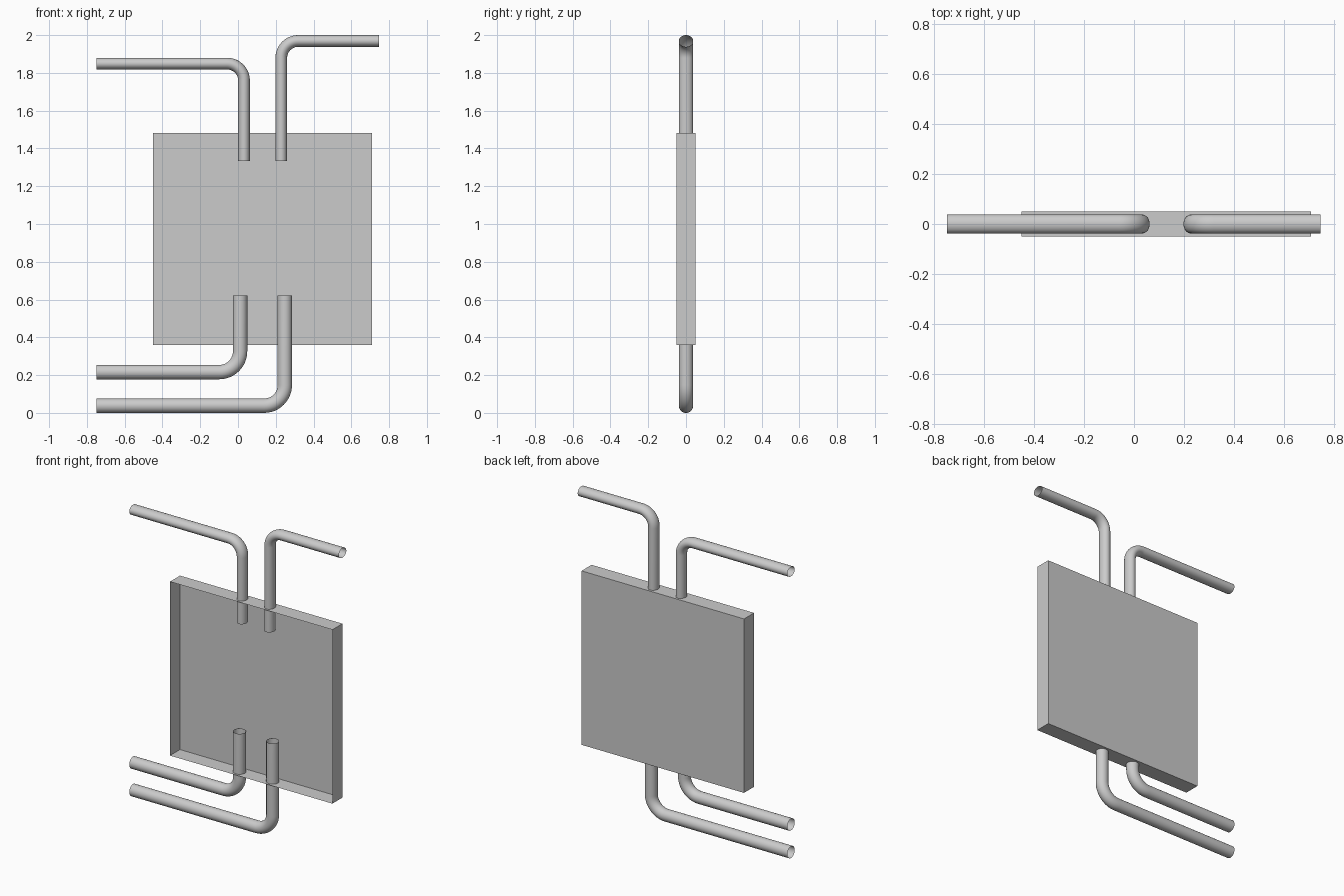
import bpy, bmesh
from math import sin, cos, pi
from mathutils import Vector

if "Cube" in bpy.data.objects:
    bpy.data.objects.remove(bpy.data.objects["Cube"])

SIDES, BEND_STEPS = 32, 12


def make_object(name, bm):
    bmesh.ops.recalc_face_normals(bm, faces=bm.faces[:])
    mesh = bpy.data.meshes.new(name)
    bm.to_mesh(mesh)
    bm.free()
    obj = bpy.data.objects.new(name, mesh)
    bpy.context.collection.objects.link(obj)
    return obj


def bent_pipe(name, x_end, z_run, x_rise, z_tip, bend, r_plane, r_depth):
    """Open tube: horizontal run, rounded elbow, vertical leg."""
    start = Vector((x_end, 0, z_run))
    corner = Vector((x_rise, 0, z_run))
    tip = Vector((x_rise, 0, z_tip))
    u, v = (corner - start).normalized(), (tip - corner).normalized()
    centre = corner - u * bend + v * bend

    # path points with their travel directions
    path = [(start, u)]
    for i in range(BEND_STEPS + 1):
        a = pi / 2 * i / BEND_STEPS
        path.append((centre + bend * (u * sin(a) - v * cos(a)),
                     u * cos(a) + v * sin(a)))
    path.append((tip, v))

    # sweep the oval section along the path
    bm = bmesh.new()
    rings = []
    depth = Vector((0, 1, 0))
    for point, direction in path:
        side = direction.cross(depth)
        rings.append([bm.verts.new(point
                                   + side * r_plane * cos(2 * pi * k / SIDES)
                                   + depth * r_depth * sin(2 * pi * k / SIDES))
                      for k in range(SIDES)])
    for a, b in zip(rings, rings[1:]):
        for k in range(SIDES):
            n = (k + 1) % SIDES
            bm.faces.new((a[k], a[n], b[n], b[k])).smooth = True
    return make_object(name, bm)


# Shallow tray, open at the front
bm = bmesh.new()
bmesh.ops.create_cube(bm, size=1)
for vert in bm.verts:
    vert.co = Vector((0.13 + 1.16 * vert.co.x, 0.102 * vert.co.y, 0.921 + 1.123 * vert.co.z))
bm.normal_update()
bmesh.ops.delete(bm, geom=[f for f in bm.faces if f.normal.y < -0.5], context='FACES_ONLY')
tray = make_object("open_tray", bm)

# Upper pipes, narrower than deep
bent_pipe("upper_left_pipe", -0.75, 1.849, 0.032, 1.333, 0.09, 0.031, 0.038)
bent_pipe("upper_right_pipe", 0.747, 1.969, 0.229, 1.333, 0.09, 0.031, 0.038)

# Lower pipes, round
bent_pipe("lower_left_pipe", -0.75, 0.216, 0.011, 0.621, 0.11, 0.038, 0.038)
bent_pipe("lower_right_pipe", -0.75, 0.038, 0.248, 0.621, 0.11, 0.038, 0.038)
